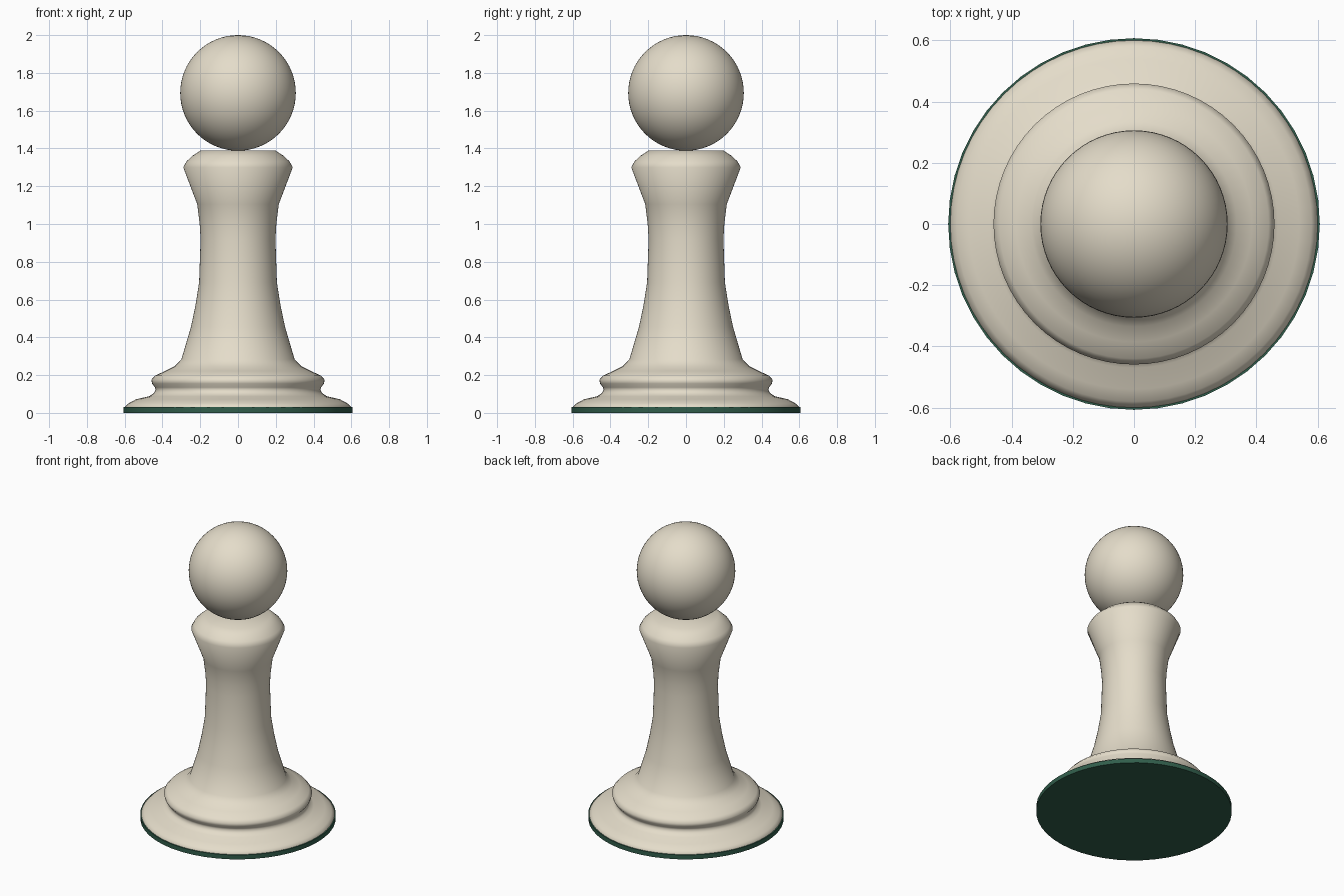
import bpy, bmesh
from math import radians, cos, sin, tau

if "Cube" in bpy.data.objects:
    bpy.data.objects.remove(bpy.data.objects["Cube"])


def material(name, rgb):
    m = bpy.data.materials.new(name)
    m.diffuse_color = (*rgb, 1)
    m.use_nodes = True
    m.node_tree.nodes["Principled BSDF"].inputs["Base Color"].default_value = m.diffuse_color
    return m


def finish(obj, mat, angle):
    obj.data.materials.append(mat)
    bpy.ops.object.select_all(action='DESELECT')
    obj.select_set(True)
    bpy.context.view_layer.objects.active = obj
    bpy.ops.object.shade_smooth_by_angle(angle=radians(angle))


def lathe(name, profile, mat, sides, angle):
    """Turn (radius, height) points around z and cap both ends."""
    bm = bmesh.new()
    rings = [[bm.verts.new((r * cos(tau * i / sides), r * sin(tau * i / sides), z))
              for i in range(sides)] for r, z in profile]
    for a, b in zip(rings, rings[1:]):
        for i in range(sides):
            j = (i + 1) % sides
            bm.faces.new((a[i], a[j], b[j], b[i]))
    bm.faces.new(rings[0][::-1])
    bm.faces.new(rings[-1])
    mesh = bpy.data.meshes.new(name)
    bm.to_mesh(mesh)
    bm.free()
    obj = bpy.data.objects.new(name, mesh)
    bpy.context.collection.objects.link(obj)
    finish(obj, mat, angle)
    return obj


ivory = material("ivory", (0.78, 0.72, 0.59))
green = material("green_felt", (0.03, 0.11, 0.07))

# Turned body: foot, base ring, tapering stem and collar
lathe("body", [
    (0.595, 0.005), (0.600, 0.032), (0.580, 0.050), (0.540, 0.072),
    (0.470, 0.088), (0.445, 0.105), (0.436, 0.122), (0.440, 0.135), (0.455, 0.155),
    (0.459, 0.175), (0.440, 0.197), (0.385, 0.222), (0.335, 0.247),
    (0.300, 0.283), (0.249, 0.455), (0.225, 0.570), (0.206, 0.690),
    (0.198, 0.920), (0.203, 1.000), (0.216, 1.105), (0.290, 1.300),
    (0.272, 1.332), (0.240, 1.362), (0.200, 1.388)], ivory, 64, 75)

# Felt pad under the foot
lathe("felt_pad", [(0.607, 0.0), (0.607, 0.03)], green, 48, 30)

# Round head resting on the collar
bpy.ops.mesh.primitive_uv_sphere_add(segments=64, ring_count=32, radius=0.306,
                                     location=(0, 0, 1.694))
head = bpy.context.object
head.name = "head"
finish(head, ivory, 60)
